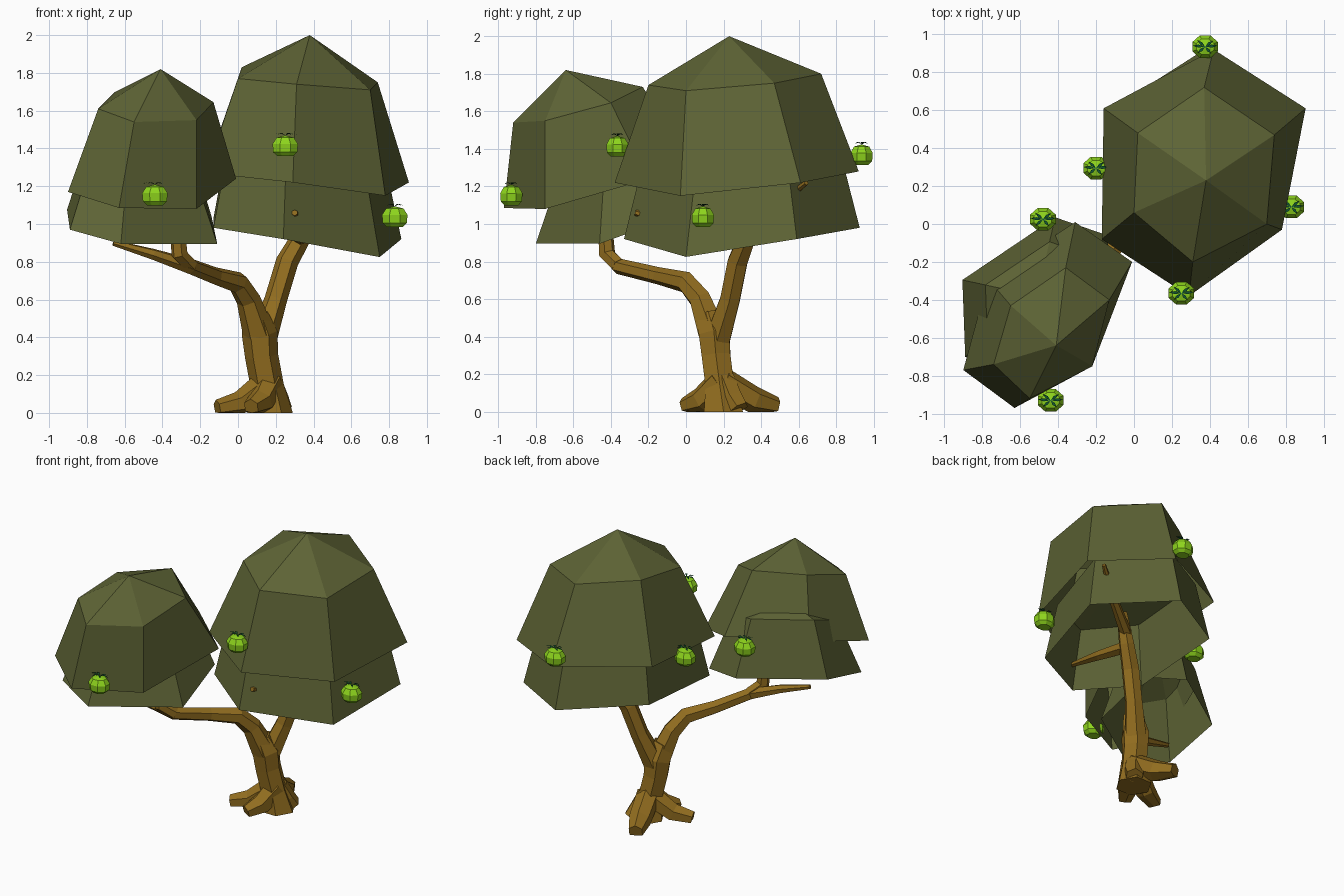
import bpy, bmesh, math
from mathutils import Vector


def material(name, rgb):
    m = bpy.data.materials.new(name)
    m.diffuse_color = (*rgb, 1)
    return m


FOLIAGE = material("olive_foliage", (0.112, 0.127, 0.036))
BARK = material("brown_bark", (0.29, 0.155, 0.014))
FRUIT = material("lime_fruit", (0.27, 0.66, 0.012))
LEAF = material("dark_leaf", (0.005, 0.09, 0.03))


def finish(name, bm, mat, closed=True):
    if closed:
        bmesh.ops.recalc_face_normals(bm, faces=bm.faces)
    me = bpy.data.meshes.new(name)
    bm.to_mesh(me)
    bm.free()
    me.materials.append(mat)
    ob = bpy.data.objects.new(name, me)
    bpy.context.collection.objects.link(ob)
    return ob


def bridge(bm, a, b):
    n = len(a)
    for i in range(n):
        j = (i + 1) % n
        bm.faces.new((a[i], a[j], b[j], b[i]))


# Foliage dome, open below: rims run counter-clockwise seen from above
def dome(name, apex, shoulder, rim):
    bm = bmesh.new()
    low = [bm.verts.new(p) for p in rim]
    mid = [bm.verts.new(p) for p in shoulder]
    top = bm.verts.new(apex)
    bridge(bm, low, mid)
    for i in range(len(mid)):
        bm.faces.new((mid[i], mid[(i + 1) % len(mid)], top))
    finish(name, bm, FOLIAGE, closed=False)


# Lower skirt: same dome idea, its shoulder derived from the rim
def skirt(name, rim, shrink, rise):
    pts = [Vector(p) for p in rim]
    c = sum(pts, Vector()) / len(pts)
    mid = [Vector((c.x + (p.x - c.x) * shrink, c.y + (p.y - c.y) * shrink, p.z + rise)) for p in pts]
    dome(name, c + Vector((0, 0, rise + 0.15)), mid, pts)


dome("large_crown_top", (0.38, 0.23, 2.0),
     [(0.31, -0.20, 1.74), (0.70, 0.0, 1.71), (0.74, 0.47, 1.75),
      (0.37, 0.72, 1.80), (0.02, 0.48, 1.83), (0.0, 0.06, 1.77)],
     [(0.29, -0.38, 1.22), (0.78, -0.03, 1.15), (0.905, 0.61, 1.22),
      (0.42, 0.92, 1.28), (-0.16, 0.61, 1.31), (-0.17, -0.08, 1.27)])
skirt("large_crown_skirt",
      [(0.24, -0.33, 0.92), (0.75, 0.0, 0.825), (0.865, 0.59, 0.92),
       (0.38, 0.925, 0.98), (-0.13, 0.60, 1.03), (-0.13, -0.08, 0.98)], 0.84, 0.4)
dome("small_crown_top", (-0.41, -0.64, 1.82),
     [(-0.55, -0.92, 1.54), (-0.22, -0.75, 1.55), (-0.13, -0.40, 1.645),
      (-0.36, -0.23, 1.73), (-0.65, -0.43, 1.70), (-0.74, -0.74, 1.61)],
     [(-0.63, -0.97, 1.085), (-0.22, -0.75, 1.08), (-0.01, -0.20, 1.24),
      (-0.31, 0.01, 1.34), (-0.77, -0.29, 1.31), (-0.90, -0.77, 1.17)])
skirt("small_crown_skirt",
      [(-0.62, -0.80, 0.895), (-0.11, -0.46, 0.895), (-0.14, -0.06, 1.04),
       (-0.415, 0.035, 1.08), (-0.905, -0.295, 1.075), (-0.89, -0.70, 0.97)], 0.69, 0.38)


# Tapered limb following a path of (x, y, z, radius)
def limb(name, path, sides=6, flat_base=False):
    bm = bmesh.new()
    pts = [Vector(p[:3]) for p in path]
    rings = []
    for i, p in enumerate(pts):
        t = (pts[min(i + 1, len(pts) - 1)] - pts[max(i - 1, 0)]).normalized()
        if flat_base and i == 0:
            t = Vector((0, 0, 1))
        ref = Vector((1, 0, 0)) if abs(t.z) > 0.75 else Vector((0, 0, 1))
        if i:
            ref = u
        u = (ref - t * ref.dot(t)).normalized()
        v = t.cross(u)
        ring = []
        for k in range(sides):
            a = 2 * math.pi * k / sides
            co = p + (u * math.cos(a) + v * math.sin(a)) * path[i][3]
            co.z = max(co.z, 0)
            ring.append(bm.verts.new(co))
        rings.append(ring)
    for a, b in zip(rings, rings[1:]):
        bridge(bm, a, b)
    bm.faces.new(rings[0])
    bm.faces.new(rings[-1])
    finish(name, bm, BARK)


limb("trunk", [(0.17, 0.20, 0, 0.12), (0.155, 0.18, 0.14, 0.088), (0.125, 0.16, 0.30, 0.088),
               (0.115, 0.15, 0.42, 0.095), (0.09, 0.12, 0.52, 0.07)], flat_base=True)
limb("left_limb", [(0.11, 0.14, 0.42, 0.085), (0.055, 0.075, 0.60, 0.064), (0.0, 0.0, 0.69, 0.058),
                   (-0.12, -0.15, 0.725, 0.046), (-0.25, -0.36, 0.775, 0.042),
                   (-0.45, -0.42, 0.84, 0.03), (-0.66, -0.45, 0.90, 0.016)])
limb("left_twig", [(-0.25, -0.36, 0.78, 0.042), (-0.31, -0.42, 0.84, 0.045), (-0.32, -0.43, 0.98, 0.04)])
limb("right_limb", [(0.12, 0.16, 0.36, 0.078), (0.20, 0.235, 0.60, 0.06), (0.26, 0.275, 0.80, 0.06),
                    (0.34, 0.33, 0.94, 0.052), (0.42, 0.38, 1.12, 0.035)])
limb("front_twig", [(0.33, 0.33, 0.92, 0.045), (0.33, 0.05, 0.98, 0.035), (0.30, -0.27, 1.06, 0.016)])
limb("back_twig", [(0.36, 0.35, 1.0, 0.04), (0.58, 0.49, 1.10, 0.03), (0.79, 0.64, 1.22, 0.014)])

# Roots spreading over the ground
for name, path in {
    "back_root": [(0.16, 0.19, 0.16, 0.08), (0.11, 0.36, 0.06, 0.075), (0.06, 0.48, 0.03, 0.05)],
    "left_root": [(0.16, 0.19, 0.16, 0.08), (0.01, 0.13, 0.05, 0.065), (-0.11, 0.08, 0.025, 0.045)],
    "front_root": [(0.17, 0.19, 0.16, 0.08), (0.12, 0.08, 0.06, 0.07), (0.07, -0.01, 0.03, 0.045)],
    "right_root": [(0.16, 0.20, 0.17, 0.07), (0.20, 0.24, 0.07, 0.07), (0.23, 0.28, 0.01, 0.06)],
}.items():
    limb(name, path, sides=6)

# Fruits: faceted body, stalk and drooping leaves
PROFILE = [(0.045, -0.056), (0.069, -0.035), (0.073, 0.008), (0.05, 0.042)]


def fruit(idx, x, y, z):
    bm = bmesh.new()
    rings = []
    for r, h in PROFILE:
        rings.append([bm.verts.new((x + r * math.cos((k + 0.5) * math.pi / 4),
                                    y + 0.88 * r * math.sin((k + 0.5) * math.pi / 4), z + h))
                      for k in range(8)])
    for a, b in zip(rings, rings[1:]):
        bridge(bm, a, b)
    bm.faces.new(rings[0])
    tip = bm.verts.new((x, y, z + 0.054))
    for i in range(8):
        bm.faces.new((rings[-1][i], rings[-1][(i + 1) % 8], tip))
    finish(f"fruit_{idx}", bm, FRUIT)

    bm = bmesh.new()
    for ang in (0.15, 0.9, 2.2, 3.0, 4.1, 5.2):
        d = Vector((math.cos(ang), 0.6 * math.sin(ang), 0))
        s = Vector((-d.y, d.x, 0)).normalized() * 0.008
        o = Vector((x, y, z + 0.054))
        mid = o + d * 0.035 + Vector((0, 0, 0.012))
        end = o + d * 0.068 + Vector((0, 0, 0.004))
        bm.faces.new([bm.verts.new(p) for p in (o, mid - s, end, mid + s)])
    finish(f"fruit_leaves_{idx}", bm, LEAF)


for i, p in enumerate([(-0.44, -0.93, 1.155), (0.25, -0.365, 1.415), (0.83, 0.09, 1.04),
                       (0.375, 0.935, 1.37), (-0.20, 0.295, 1.28), (-0.48, 0.025, 1.32)]):
    fruit(i + 1, *p)
